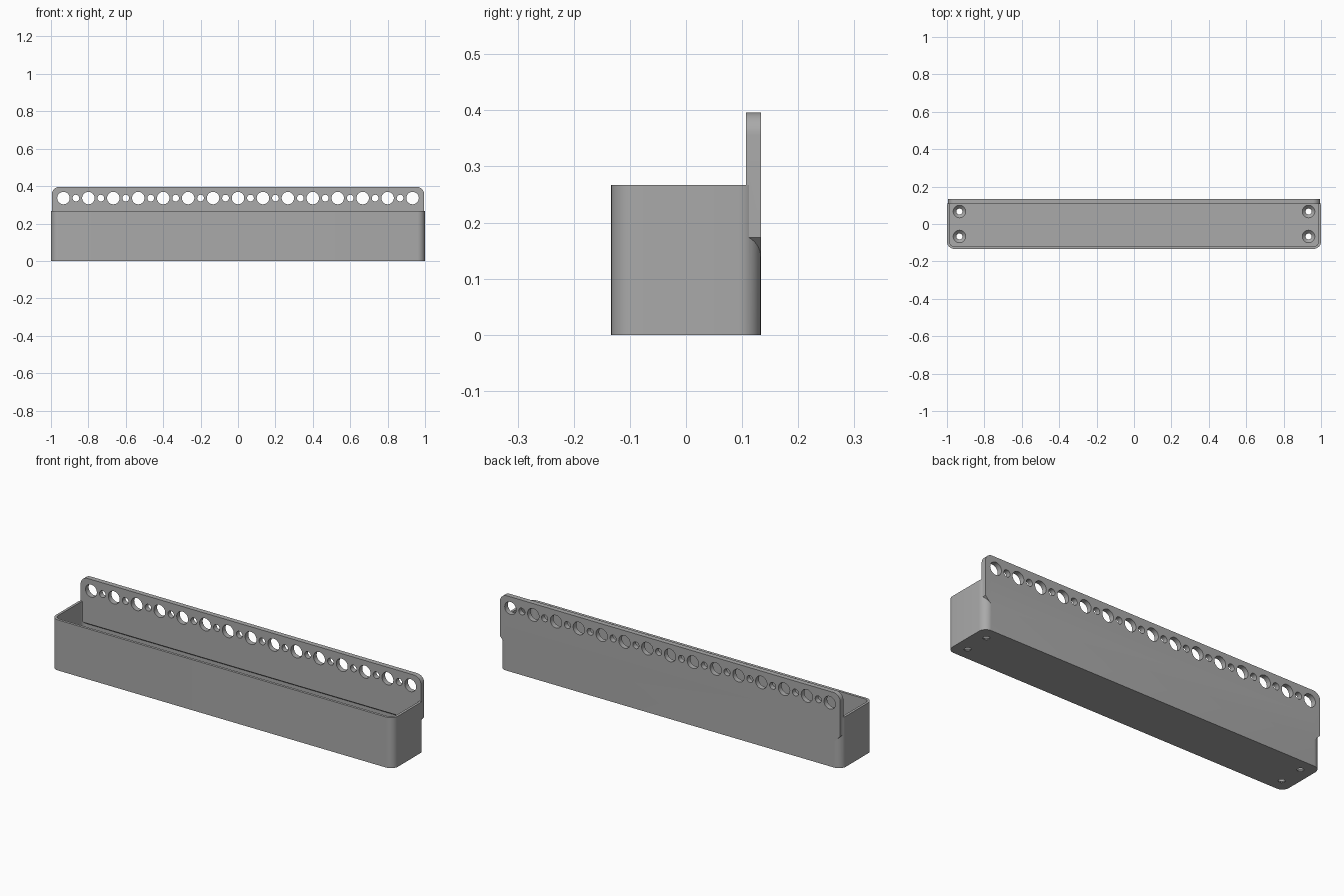
import bpy, bmesh, math
from mathutils import Matrix, Vector

cube = bpy.data.objects.get("Cube")
if cube:
    bpy.data.objects.remove(cube, do_unlink=True)

WALL, DEPTH, HEIGHT, TOP = 0.0133, 0.1333, 0.267, 0.396
RADIUS, PITCH = 0.04, 2 / 15

grey = bpy.data.materials.new("plain grey")
grey.use_nodes = True
grey.diffuse_color = (0.4, 0.4, 0.4, 1)
grey.node_tree.nodes["Principled BSDF"].inputs["Base Color"].default_value = (0.4, 0.4, 0.4, 1)


def finish(name, bm):
    bmesh.ops.recalc_face_normals(bm, faces=bm.faces)
    mesh = bpy.data.meshes.new(name)
    bm.to_mesh(mesh)
    bm.free()
    mesh.materials.append(grey)
    obj = bpy.data.objects.new(name, mesh)
    bpy.context.collection.objects.link(obj)
    return obj


def arc(cx, cy, r, start, steps=10):
    return [(cx + r * math.cos(start + i * math.pi / 2 / steps),
             cy + r * math.sin(start + i * math.pi / 2 / steps)) for i in range(steps + 1)]


def prism(bm, points, offset):
    face = bm.faces.new([bm.verts.new(p) for p in points])
    ext = bmesh.ops.extrude_face_region(bm, geom=[face])
    verts = [g for g in ext["geom"] if isinstance(g, bmesh.types.BMVert)]
    bmesh.ops.translate(bm, verts=verts, vec=offset)


def rounded_block(name, hx, hy, r, z0, z1):
    corners = [(1, 1), (-1, 1), (-1, -1), (1, -1)]
    points = [(x, y, z0) for i, (sx, sy) in enumerate(corners)
              for x, y in arc(sx * (hx - r), sy * (hy - r), r, i * math.pi / 2)]
    bm = bmesh.new()
    prism(bm, points, (0, 0, z1 - z0))
    return finish(name, bm)


def cylinder(bm, r1, r2, depth, matrix):
    bmesh.ops.create_cone(bm, cap_ends=True, segments=32, radius1=r1, radius2=r2,
                          depth=depth, matrix=matrix)


def combine(target, other, operation):
    mod = target.modifiers.new(operation.title(), "BOOLEAN")
    mod.operation, mod.solver, mod.object = operation, "EXACT", other
    bpy.context.view_layer.objects.active = target
    bpy.ops.object.modifier_apply(modifier=mod.name)
    bpy.data.objects.remove(other, do_unlink=True)


# Open tray with rounded upright corners
tray = rounded_block("tray", 1, DEPTH, RADIUS, 0, HEIGHT)
cavity = rounded_block("cavity", 1 - WALL, DEPTH - WALL, RADIUS - WALL, 0.02, 0.5)
combine(tray, cavity, "DIFFERENCE")

# Mounting panel: rounded top corners, chamfered lower ends
half, low, chamfer, front = 0.995, 0.138, 0.035, DEPTH - 2 * WALL
outline = arc(half - RADIUS, TOP - RADIUS, RADIUS, 0)
outline += arc(-half + RADIUS, TOP - RADIUS, RADIUS, math.pi / 2)
outline += [(-half, low + chamfer), (-half + chamfer, low),
            (half - chamfer, low), (half, low + chamfer)]
bm = bmesh.new()
prism(bm, [(x, front, z) for x, z in outline], (0, 2 * WALL, 0))
for v in bm.verts:  # sloped underside inside the tray
    if v.co.z < low + 0.001 and v.co.y < front + 0.001:
        v.co += Vector((math.copysign(0.02, v.co.x), 0, 0.02))
panel = finish("panel", bm)
combine(tray, panel, "UNION")

# Alternating large and small holes along the panel
bm = bmesh.new()
for i in range(29):
    r = 0.018 if i % 2 else 0.0333
    place = Matrix.Translation((-7 * PITCH + i * PITCH / 2, 0.12, 0.336))
    cylinder(bm, r, r, 0.06, place @ Matrix.Rotation(math.pi / 2, 4, "X"))
combine(tray, finish("panel_holes", bm), "DIFFERENCE")

# Countersunk screw holes in the floor
for r1, r2, depth, z in ((0.016, 0.016, 0.08, 0.0), (0.016, 0.036, 0.02, 0.0125)):
    bm = bmesh.new()
    for sx in (-1, 1):
        for sy in (-1, 1):
            cylinder(bm, r1, r2, depth,
                     Matrix.Translation((sx * 7 * PITCH, sy * PITCH / 2, z)))
    combine(tray, finish("screw_holes", bm), "DIFFERENCE")

# Smooth the round surfaces, keep the hard edges
tray.name = "wall_mounted_tray"
bpy.ops.object.select_all(action="DESELECT")
tray.select_set(True)
bpy.context.view_layer.objects.active = tray
bpy.ops.object.shade_smooth_by_angle(angle=math.radians(30))
